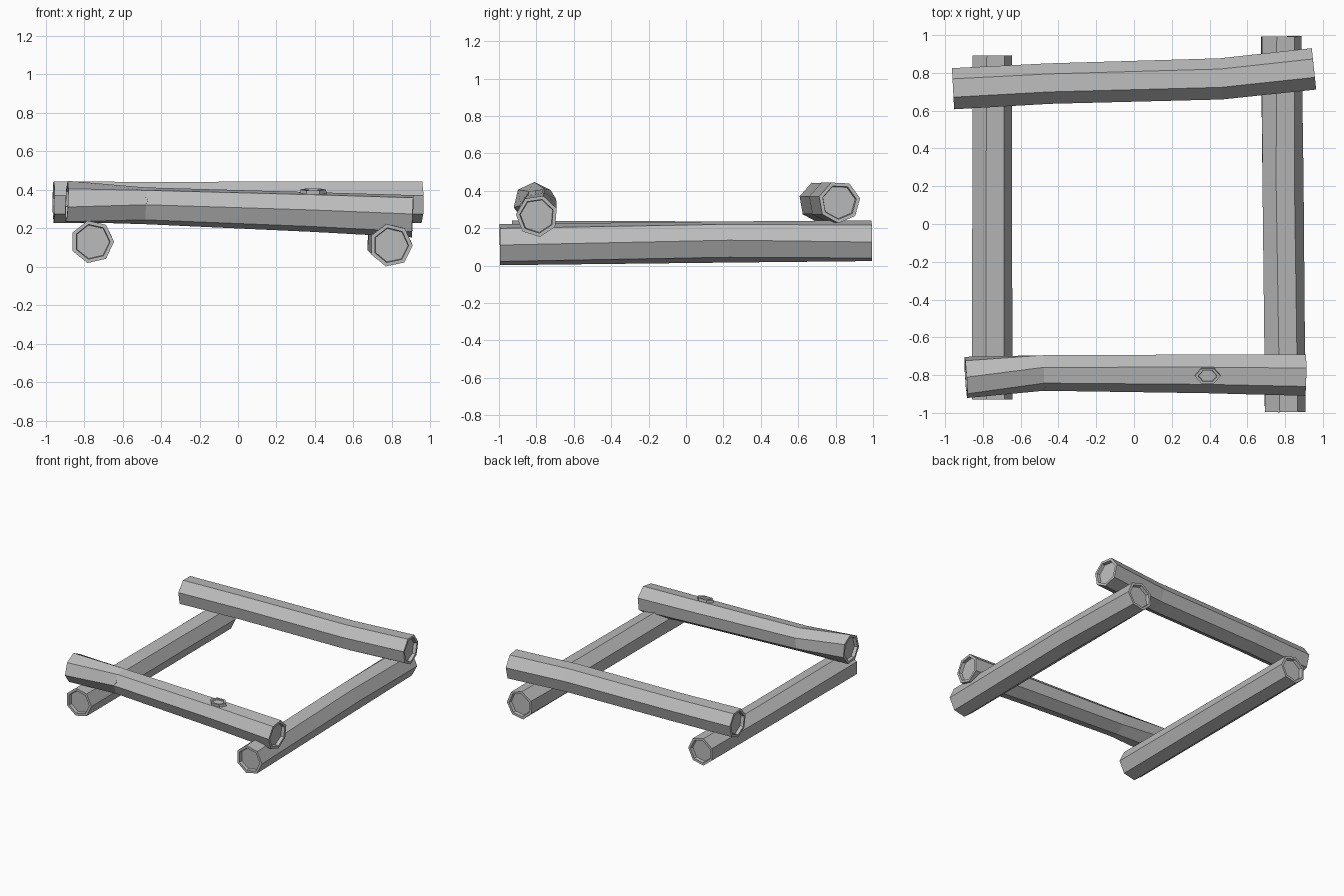
import bpy, bmesh, math
from mathutils import Vector

cube = bpy.data.objects.get("Cube")
if cube:
    bpy.data.objects.remove(cube)

wood = bpy.data.materials.new("grey_wood")
wood.use_nodes = True
GREY = (0.5, 0.5, 0.5, 1)
wood.diffuse_color = GREY
wood.node_tree.nodes["Principled BSDF"].inputs["Base Color"].default_value = GREY

SIDES = 7
UP = Vector((0, 0, 1))


def finish(bm, name):
    bmesh.ops.recalc_face_normals(bm, faces=bm.faces)
    mesh = bpy.data.meshes.new(name)
    bm.to_mesh(mesh)
    bm.free()
    mesh.materials.append(wood)
    obj = bpy.data.objects.new(name, mesh)
    bpy.context.collection.objects.link(obj)
    return obj


def bridge(bm, a, b):
    n = len(a)
    for i in range(n):
        bm.faces.new((a[i], a[(i + 1) % n], b[(i + 1) % n], b[i]))


def ring(bm, centre, side, up, rx, ry, phase, n):
    angles = [math.radians(phase) + math.tau * i / n for i in range(n)]
    return [bm.verts.new(centre + side * rx * math.cos(a) + up * ry * math.sin(a)) for a in angles]


def log(name, side, stations, recess=0.025, rim=0.82):
    """Bent log through stations (x, y, z, radius, twist) with hollowed ends."""
    bm = bmesh.new()
    pts = [Vector(s[:3]) for s in stations]
    last = len(pts) - 1
    rows = []
    for i, (p, s) in enumerate(zip(pts, stations)):
        along = (pts[min(i + 1, last)] - pts[max(i - 1, 0)]).normalized()
        across = (Vector(side) - along * along.dot(Vector(side))).normalized()
        up = along.cross(across)
        up = up if up.dot(UP) > 0 else -up
        if i == 0:
            first = (p, along, across, up, s)
        rows.append(ring(bm, p, across, up, s[3], s[3], s[4], SIDES))
    end = (p, -along, across, up, s)
    for a, b in zip(rows, rows[1:]):
        bridge(bm, a, b)
    # Rim and sunken cut at each end
    for outer, (p, inward, across, up, s) in ((rows[0], first), (rows[-1], end)):
        r = s[3] * rim
        lip = ring(bm, p, across, up, r, r, s[4], SIDES)
        floor = ring(bm, p + inward * recess, across, up, r * 0.96, r * 0.96, s[4], SIDES)
        bridge(bm, outer, lip)
        bridge(bm, lip, floor)
        bm.faces.new(floor)
    return finish(bm, name)


def knot(name, centre, angle, rx, ry, height):
    """Six-sided branch stub with a sunken top, on a log running along x."""
    a = math.radians(angle)
    out = Vector((0, math.cos(a), math.sin(a)))
    side = Vector((1, 0, 0))
    up = out.cross(side)
    c = Vector(centre)
    bm = bmesh.new()
    rows = [ring(bm, c + out * h, side, up, rx * k, ry * k, 0, 6)
            for h, k in ((-0.03, 1.05), (height, 1), (height, 0.75), (height * 0.3, 0.7))]
    for lower, upper in zip(rows, rows[1:]):
        bridge(bm, lower, upper)
    bm.faces.new(rows[-1])
    bm.faces.new(rows[0])
    return finish(bm, name)


# Lower logs, running front to back
log("left_lower_log", (1, 0, 0), [
    (0.795, -0.995, 0.112, 0.113, -1), (0.785, 0.23, 0.128, 0.113, 4), (0.775, 0.993, 0.132, 0.112, -3)])
log("right_lower_log", (1, 0, 0), [
    (-0.757, -0.93, 0.13, 0.113, 0), (-0.755, 0.2, 0.13, 0.11, 2), (-0.755, 0.893, 0.132, 0.11, 0)])

# Upper logs, running side to side
log("front_upper_log", (0, 1, 0), [
    (-0.89, -0.812, 0.335, 0.112, 38), (-0.48, -0.785, 0.318, 0.098, 23),
    (0.38, -0.79, 0.287, 0.106, 21), (0.908, -0.797, 0.265, 0.113, 21)])
log("back_upper_log", (0, 1, 0), [
    (-0.958, 0.715, 0.34, 0.112, 10), (-0.45, 0.742, 0.34, 0.11, 10),
    (0.46, 0.767, 0.34, 0.112, 10), (0.953, 0.82, 0.34, 0.113, 10)])

# Branch stubs on the front log
knot("top_knot", (0.39, -0.803, 0.386), 98, 0.068, 0.045, 0.016)
knot("front_knot", (-0.49, -0.862, 0.345), 152, 0.027, 0.024, 0.009)
